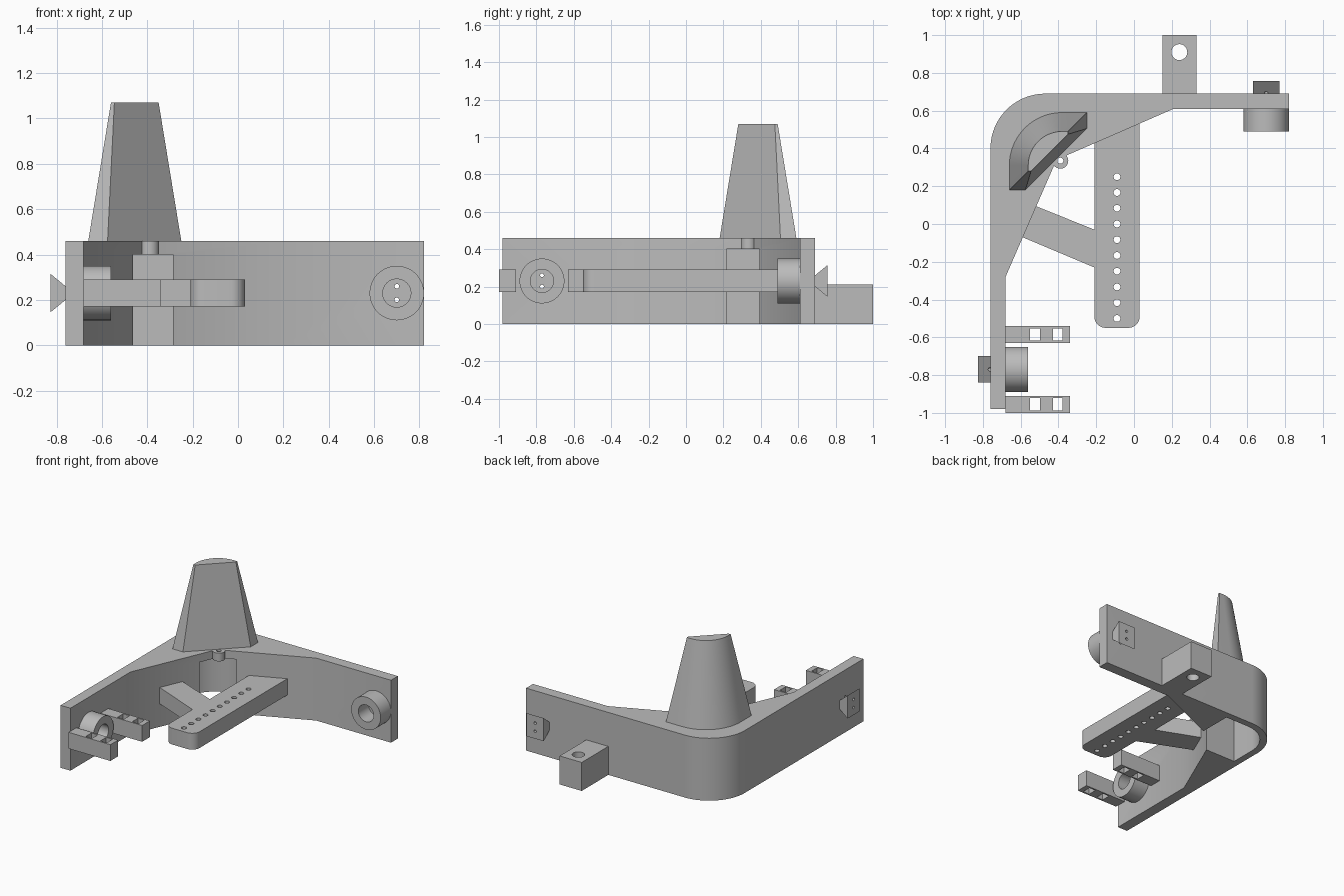
import bpy, bmesh, math
from mathutils import Matrix, Vector

cube = bpy.data.objects.get("Cube")
if cube:
    bpy.data.objects.remove(cube, do_unlink=True)

grey = bpy.data.materials.new("light_grey")
grey.use_nodes = True
colour = (0.5, 0.5, 0.5, 1)
grey.diffuse_color = colour
grey.node_tree.nodes["Principled BSDF"].inputs["Base Color"].default_value = colour

# Reflection across the diagonal that swaps the two arms of the bracket
SWAP = Matrix(((0, -1, 0, -0.07), (-1, 0, 0, -0.07), (0, 0, 1, 0), (0, 0, 0, 1)))
UP = Matrix.Identity(4)
parts = []


def loft(name, lower, upper, z0, z1, place=UP):
    """Solid between two outlines with equal point counts."""
    bm = bmesh.new()
    a = [bm.verts.new(place @ Vector((x, y, z0))) for x, y in lower]
    b = [bm.verts.new(place @ Vector((x, y, z1))) for x, y in upper]
    bm.faces.new(a[::-1])
    bm.faces.new(b)
    n = len(a)
    for i in range(n):
        j = (i + 1) % n
        bm.faces.new((a[i], a[j], b[j], b[i]))
    bmesh.ops.recalc_face_normals(bm, faces=bm.faces)
    mesh = bpy.data.meshes.new(name)
    bm.to_mesh(mesh)
    bm.free()
    mesh.materials.append(grey)
    ob = bpy.data.objects.new(name, mesh)
    bpy.context.collection.objects.link(ob)
    parts.append(ob)
    return ob


def prism(name, outline, z0, z1, place=UP):
    return loft(name, outline, outline, z0, z1, place)


def box(name, x0, x1, y0, y1, z0, z1, place=UP):
    return prism(name, [(x0, y0), (x1, y0), (x1, y1), (x0, y1)], z0, z1, place)


def arc(cx, cy, r, start, end, steps=16):
    angles = [math.radians(start + (end - start) * i / steps) for i in range(steps + 1)]
    return [(cx + r * math.cos(t), cy + r * math.sin(t)) for t in angles]


def disc(name, cx, cy, r, z0, z1, place=UP, sides=48):
    return prism(name, arc(cx, cy, r, 0, 360, sides)[:-1], z0, z1, place)


def cut(target, cutters):
    """Subtract the cutters from the target and discard them."""
    for c in cutters:
        mod = target.modifiers.new("cut", 'BOOLEAN')
        mod.operation = 'DIFFERENCE'
        mod.solver = 'EXACT'
        mod.object = c
        bpy.context.view_layer.objects.active = target
        bpy.ops.object.modifier_apply(modifier=mod.name)
        parts.remove(c)
        bpy.data.objects.remove(c, do_unlink=True)


# L-shaped frame with rounded outer corner and webbed inner corner
outline = [(-0.68, -0.98), (-0.68, -0.28), (-0.41, 0.34), (0.21, 0.61), (0.82, 0.61), (0.82, 0.69)]
outline += arc(-0.47, 0.40, 0.29, 90, 180, 24) + [(-0.76, -0.98)]
frame = prism("frame", outline, 0, 0.46)

# Hollow under the corner, open towards the inside
hollow = [(-0.465, 0.215), (-0.38, 0.308), (-0.285, 0.395), (-0.285, 0.64)]
hollow += arc(-0.47, 0.40, 0.24, 90, 180, 24) + [(-0.71, 0.215)]
cut(frame, [prism("hollow", hollow, -0.1, 0.40)])


# Tapered post on the corner
def post_outline(side, low, r, inner):
    right = -0.07 - low
    top = -0.07 - side
    return ([(side, low), (low + inner, low), (right, right - inner), (right, top)]
            + arc(side + r, top - r, r, 90, 180, 24))


loft("post", post_outline(-0.66, 0.18, 0.28, -0.755),
     post_outline(-0.56, 0.28, 0.18, -0.825), 0.46, 1.07)

# Screw boss at the inner corner
boss = disc("screw_boss", -0.39, 0.335, 0.042, 0.40, 0.46)
pilot = ("pilot", -0.39, 0.335, 0.016, 0.3, 0.5)
cut(boss, [disc(*pilot)])
cut(frame, [disc(*pilot)])

# Perforated bar with rounded front corners, and its diagonal brace
bar_outline = (arc(-0.15, -0.49, 0.06, 180, 270, 8) + arc(-0.03, -0.49, 0.06, 270, 360, 8)
               + [(0.03, 0.535), (-0.21, 0.43)])
bar = prism("perforated_bar", bar_outline, 0.17, 0.29)
cut(bar, [disc("hole", -0.09, 0.25 - 0.0833 * i, 0.018, 0.1, 0.4, sides=20) for i in range(10)])
prism("diagonal_brace", [(-0.59, -0.07), (-0.21, -0.23), (-0.21, -0.03), (-0.52, 0.095)], 0.17, 0.29)

# Mounting block behind the frame
block = box("mounting_block", 0.15, 0.33, 0.69, 1.0, 0, 0.21)
cut(block, [disc("hole", 0.24, 0.91, 0.042, -0.1, 0.3)])

# Sensor sockets: local outline lies in x-z and is extruded along y
LAY = Matrix(((1, 0, 0, 0), (0, 0, 1, 0), (0, 1, 0, 0), (0, 0, 0, 1)))
for side, place in (("back", UP), ("side", SWAP)):
    lay = place @ LAY
    tube = disc(side + "_socket", 0.70, 0.23, 0.12, 0.49, 0.61, lay)
    cut(tube, [disc("bore", 0.70, 0.23, 0.062, 0.4, 0.65, lay)])
    # Dovetail plug flaring outwards
    narrow = [(0.63, 0.20), (0.77, 0.20), (0.77, 0.26), (0.63, 0.26)]
    wide = [(0.63, 0.145), (0.77, 0.145), (0.77, 0.315), (0.63, 0.315)]
    plug = loft(side + "_plug", narrow, wide, 0.69, 0.757, lay)
    for body in (frame, plug):
        cut(body, [disc("pin_hole", 0.70, z, 0.01, 0.55, 0.8, lay, 16) for z in (0.20, 0.26)])

# Cable clips either side of the side socket
for name, y in (("inner_clip", -0.585), ("outer_clip", -0.955)):
    clip = box(name, -0.68, -0.34, y - 0.045, y + 0.045, 0.17, 0.29)
    cut(clip, [box("slot", x, x + 0.052, y - 0.033, y + 0.033, 0.1, 0.4) for x in (-0.55, -0.43)])

# Smooth curved walls, keep edges sharp
bpy.ops.object.select_all(action='DESELECT')
for ob in parts:
    ob.select_set(True)
bpy.context.view_layer.objects.active = frame
bpy.ops.object.shade_smooth_by_angle(angle=math.radians(25))
